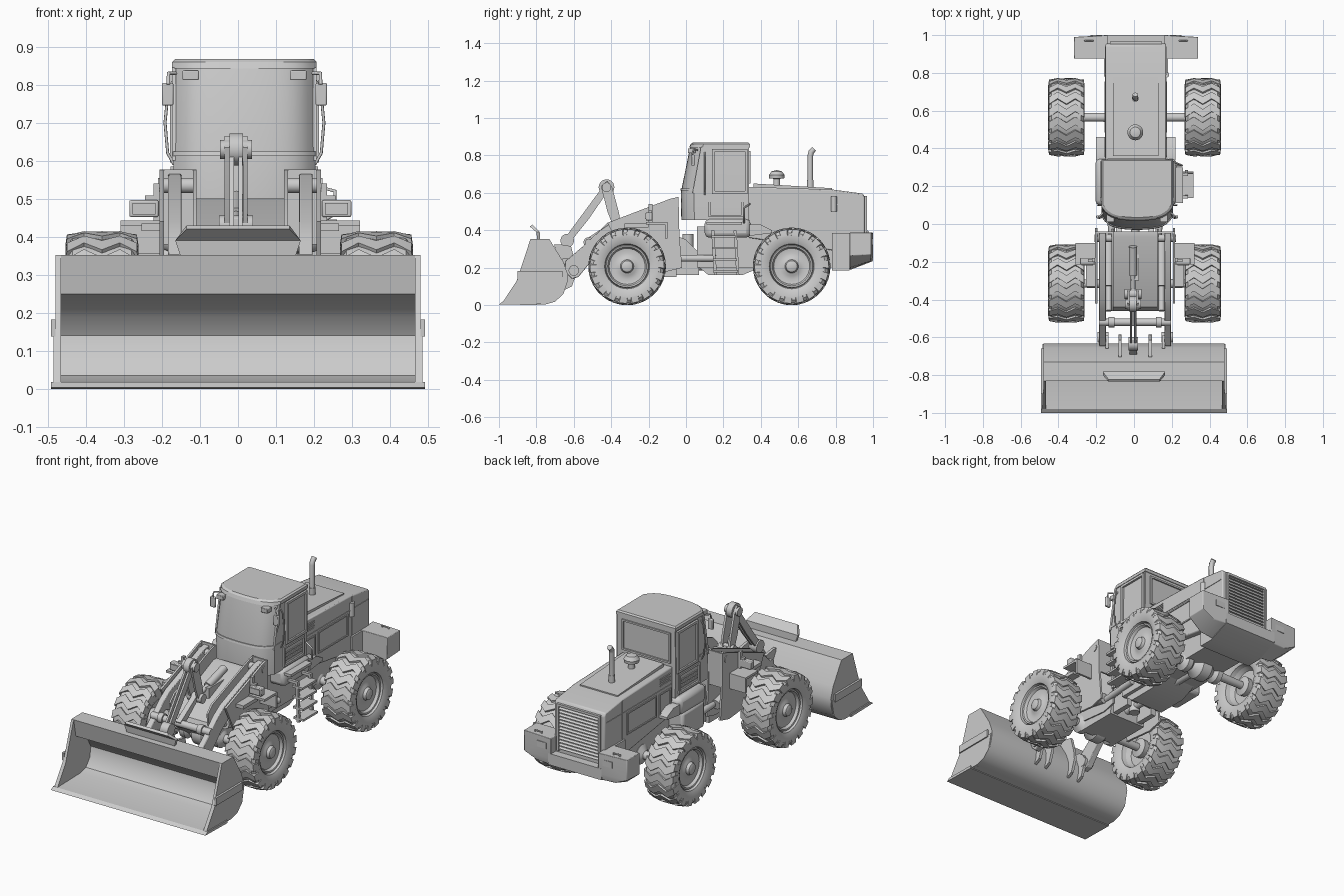
import bpy, bmesh, math
from mathutils import Vector, Matrix

CX = 0.006  # machine centre line


def finish(name, bm, bevel=0.0, angle=32):
    bmesh.ops.remove_doubles(bm, verts=bm.verts, dist=1e-5)
    bmesh.ops.recalc_face_normals(bm, faces=bm.faces)
    me = bpy.data.meshes.new(name)
    for f in bm.faces:
        f.smooth = True
    bm.to_mesh(me)
    bm.free()
    me.set_sharp_from_angle(angle=math.radians(angle))
    ob = bpy.data.objects.new(name, me)
    bpy.context.collection.objects.link(ob)
    if bevel:
        m = ob.modifiers.new("bevel", 'BEVEL')
        m.width, m.segments, m.limit_method = bevel, 2, 'ANGLE'
    return ob


def loft(name, rings, bevel=0.0, angle=32):
    bm = bmesh.new()
    vs = [[bm.verts.new(p) for p in r] for r in rings]
    n = len(vs[0])
    for a, b in zip(vs, vs[1:]):
        for i in range(n):
            bm.faces.new((a[i], a[(i + 1) % n], b[(i + 1) % n], b[i]))
    bm.faces.new(vs[0])
    bm.faces.new(vs[-1])
    return finish(name, bm, bevel, angle)


def prism(name, pts, x0, x1, bevel=0.0, angle=32):
    """Side profile (y, z) extruded along x."""
    return loft(name, [[(x, y, z) for y, z in pts] for x in (x0, x1)], bevel, angle)


def box(name, x0, x1, y0, y1, z0, z1, bevel=0.0):
    return prism(name, [(y0, z0), (y1, z0), (y1, z1), (y0, z1)], x0, x1, bevel)


def rod(name, p, q, r, n=16):
    p, q = Vector(p), Vector(q)
    d = q - p
    bm = bmesh.new()
    bmesh.ops.create_cone(bm, cap_ends=True, segments=n, radius1=r, radius2=r, depth=d.length,
                          matrix=Matrix.Translation((p + q) / 2) @ d.to_track_quat('Z', 'Y').to_matrix().to_4x4())
    return finish(name, bm)


def lathe(name, prof, centre, axis='X', steps=40):
    """(along, radius) profile turned about the x or z axis."""
    bm = bmesh.new()
    ax = Vector((1, 0, 0)) if axis == 'X' else Vector((0, 0, 1))
    vs = [bm.verts.new(ax * a + Vector((0, r, 0))) for a, r in prof]
    es = [bm.edges.new(e) for e in zip(vs, vs[1:])]
    bmesh.ops.spin(bm, geom=vs + es, cent=(0, 0, 0), axis=ax, angle=2 * math.pi, steps=steps)
    ob = finish(name, bm)
    ob.location = centre
    return ob


def tube(name, pts, r):
    cu = bpy.data.curves.new(name, 'CURVE')
    cu.dimensions, cu.bevel_depth, cu.bevel_resolution, cu.use_fill_caps = '3D', r, 2, True
    s = cu.splines.new('POLY')
    s.points.add(len(pts) - 1)
    for p, c in zip(s.points, pts):
        p.co = (*c, 1)
    bpy.context.collection.objects.link(bpy.data.objects.new(name, cu))


def frame(name, x0, x1, y0, y1, z0, z1, t=0.01):
    """Raised border on a side wall."""
    for a, b, c, d in ((y0, y1, z0, z0 + t), (y0, y1, z1 - t, z1), (y0, y0 + t, z0, z1), (y1 - t, y1, z0, z1)):
        box(name, x0, x1, a, b, c, d)


# Wheels: tyre, rim and zigzag tread lugs
TYRE = [(-.05, .112), (-.08, .12), (-.094, .15), (-.092, .18), (-.078, .197), (.078, .197),
        (.092, .18), (.094, .15), (.08, .12), (.05, .112)]
RIM = [(-.06, .116), (-.03, .1), (-.03, .05), (-.05, .04), (-.05, 0)]
RIM_OUT = [(.06, .117), (.072, .112), (.07, .104), (.055, .096), (.05, .07), (.056, .05), (.062, .036), (.078, .03), (.083, .02), (.083, 0)]


def tread(centre):
    bm = bmesh.new()
    stations = [(-.096, .07, .172), (-.092, .06, .199), (-.047, -.08, .2075), (0, .07, .2075),
                (.047, -.08, .2075), (.092, .06, .199), (.096, .07, .172)]
    for k in range(18):
        prev = None
        for x, off, r in stations:
            ring = []
            for da, rr in ((-.12, .165), (-.105, r), (.105, r), (.12, .165)):
                a = k * math.pi / 9 + off + da
                ring.append(bm.verts.new((x, rr * math.cos(a), rr * math.sin(a))))
            if prev:
                for i in range(3):
                    bm.faces.new((prev[i], prev[i + 1], ring[i + 1], ring[i]))
            if abs(x) > .095:
                bm.faces.new(ring)
            prev = ring
    finish("tyre_tread", bm, angle=20).location = centre


for wy in (-.315, .565):
    for s in (-1, 1):
        c = (.003 + s * .361, wy, .207)
        lathe("tyre", TYRE, c)
        tread(c)
        lathe("wheel_rim", [(s * a, r) for a, r in RIM], c, steps=32)
        lathe("wheel_hub", [(s * a, r) for a, r in RIM_OUT], c, steps=32)
    # Axle with differential and hub drums
    half = [(.34, .05), (.3, .055), (.29, .022), (.14, .024), (.12, .055), (.09, .055), (.07, .035), (.03, .07)]
    lathe("axle", [(.34, 0)] + half + [(-a, r) for a, r in half[::-1]] + [(-.34, 0)], (.003, wy, .207), steps=24)

# Bucket shell, side plates, cutting edge, spill guard
BACK = [(-.75, .004), (-.70, .018), (-.655, .06), (-.635, .12), (-.632, .165), (-.655, .23), (-.73, .352), (-.832, .352)]
INNER = [(-.812, .25), (-.755, .228), (-.705, .19), (-.675, .14), (-.685, .08), (-.72, .035), (-.77, .022)]
prism("bucket_shell", [(-.99, .006)] + BACK + INNER + [(-.98, .018)], -.47, .47)
for s in (-1, 1):
    prism("bucket_side", [(-.985, .008)] + BACK + [(-.905, .13)], s * .465, s * .48)
    prism("bucket_side_wear_plate", [(-.985, .008), (-.75, .004), (-.70, .018), (-.655, .06), (-.635, .15), (-.9, .137)], s * .478, s * .485)
    box("bucket_side_bracket", s * .48, s * .492, -.9, -.66, .138, .182)
prism("cutting_edge", [(-1, .004), (-.8, 0), (-.8, .016), (-.98, .018)], -.492, .492)
loft("spill_guard", [[(-.15, -.795, .345), (.15, -.795, .345), (.15, -.78, .345), (-.15, -.78, .345)],
                     [(-.165, -.8, .39), (.165, -.8, .39), (.165, -.782, .39), (-.165, -.782, .39)],
                     [(-.135, -.835, .42), (.135, -.835, .42), (.135, -.822, .43), (-.135, -.822, .43)]])
for x in (-.15, -.08, .08, .15):
    y, top = (-.705, .325) if abs(x) < .1 else (-.66, .25)
    prism("bucket_hinge", [(-.65, .08), (-.61, .1), (-.585, .17), (-.59, .22), (-.615, top - .01), (y + .03, top), (y, top)],
          CX + x - .008, CX + x + .008)

# Loader arms, between twin tower plates
ARM = [(-.045, .565), (-.09, .56), (-.40, .44), (-.46, .40), (-.55, .315), (-.645, .235), (-.648, .18), (-.61, .14), (-.575, .15),
       (-.51, .23), (-.43, .31), (-.30, .40), (-.05, .50)]
TOWER = [(-.04, .577), (-.08, .57), (-.42, .44), (-.46, .40), (-.45, .31), (-.3, .2), (-.1, .18), (-.02, .2), (-.035, .36)]
for s in (-1, 1):
    X = lambda v: CX + s * v
    prism("lift_arm", ARM, X(.155), X(.19), .003)
    prism("tower_plate", TOWER, X(.115), X(.125))
    prism("tower_plate", [p for p in TOWER if p[0] > -.44], X(.2), X(.212))
    box("tower_back", X(.115), X(.212), -.05, -.04, .38, .577)
    rod("arm_pin", (X(.12), -.075, .535), (X(.216), -.075, .535), .02)
    rod("bucket_pin", (X(.14), -.6, .185), (X(.2), -.6, .185), .028)
    rod("lift_cylinder", (X(.14), -.08, .25), (X(.14), -.33, .3), .028)
    rod("lift_ram", (X(.14), -.33, .3), (X(.14), -.46, .34), .015)
    # Front fenders and work lamps
    prism("front_fender", [(-.1, .355), (-.1, .443), (-.215, .443), (-.215, .43), (-.112, .43), (-.112, .355)], X(.205), X(.315))
    box("fender_step", X(.205), X(.26), -.33, -.2, .415, .435)
    box("lamp_post", X(.212), X(.228), -.2, -.18, .44, .54)
    box("lamp_arm", X(.212), X(.25), -.2, -.185, .495, .508)
    box("work_lamp", X(.215), X(.292), -.215, -.18, .452, .496, .004)
    box("lamp_lens", X(.223), X(.284), -.219, -.212, .459, .489)
    # Articulation plates and steering cylinders
    prism("hitch_plate", [(-.05, .37), (.0, .35), (.07, .28), (.07, .16), (-.05, .16)], X(.07), X(.1))
    rod("steering_cylinder", (X(.12), -.1, .25), (X(.14), .16, .25), .018)

# Front frame and sloped cover between the towers
prism("front_frame", [(-.46, .29), (-.42, .26), (-.3, .15), (-.05, .15), (-.04, .5), (-.07, .5), (-.44, .34)], CX - .118, CX + .118)
box("front_frame_rib", CX - .02, CX + .02, -.3, -.08, .35, .46)
rod("arm_cross_tube", (CX - .19, -.52, .335), (CX + .19, -.52, .335), .02)
for s in (-1, 1):
    rod("cross_tube_collar", (CX + s * .11, -.52, .335), (CX + s * .14, -.52, .335), .028)

# Tilt linkage
BX = CX - .011
TOP, LOW, PIV = (-.425, .63), (-.635, .345), (-.37, .43)
for s in (-1, 1):
    prism("bellcrank", [(-.455, .635), (-.42, .665), (-.395, .63), (-.36, .50), (-.345, .42), (-.385, .41), (-.42, .5)],
          BX + s * .018, BX + s * .03)
    prism("tilt_link", [(-.44, .64), (-.41, .62), (-.52, .46), (-.62, .335), (-.65, .355)], BX + s * .006, BX + s * .017)
for (y, z), r, w in ((TOP, .042, .018), (TOP, .025, .042), (LOW, .036, .025), (PIV, .026, .045)):
    rod("linkage_pin", (BX - w, y, z), (BX + w, y, z), r, 24)
prism("bucket_link", [(-.63, .37), (-.60, .34), (-.65, .26), (-.69, .29)], CX - .03, CX + .01)
prism("bellcrank_support", [(-.345, .45), (-.385, .45), (-.54, .35), (-.52, .31)], CX - .025, CX + .005)
rod("tilt_cylinder", (BX, -.27, .455), (BX, -.12, .5), .022)
rod("tilt_ram", (BX, -.37, .43), (BX, -.27, .455), .013)

# Rear frame, drive shaft and belly
box("rear_frame", CX - .12, CX + .13, .06, .86, .2, .42)
prism("belly_guard", [(.12, .16), (.3, .16), (.42, .21), (.06, .21)], CX - .1, CX + .11)
rod("drive_shaft", (CX, -.3, .207), (CX, .56, .207), .022)
rod("hitch_pin", (CX, .01, .17), (CX, .01, .38), .03)
box("cab_base", -.205, .225, .1, .345, .36, .46, .025)
box("left_tank", -.205, -.1, .12, .32, .22, .37, .015)
for s in (-1, 1):
    prism("rear_fender", [(.34, .37), (.34, .43), (.40, .43), (.46, .40), (.46, .385)], .01 + s * .14, .01 + s * .21)

# Cab: curved windscreen in plan, belt trim, roof
C = .017


def ring(z, yf, hw, yb=.338):
    arc = [(C + hw * i / 10, yf + .025 * (i / 10) ** 2 + .045 * (i / 10) ** 6, z) for i in range(-10, 11)]
    return arc + [(C + hw, yb, z), (C - hw, yb, z)]


loft("cab", [ring(.455, -.025, .184), ring(.6, -.028, .187), ring(.845, .022, .184)])
loft("windscreen_trim", [ring(.612, -.031, .190, .12), ring(.624, -.028, .190, .12)])
loft("roof", [ring(.842, .017, .19, .342), ring(.86, .024, .19, .342), ring(.868, .035, .182, .335)])
for s in (-1, 1):
    X = lambda v: C + s * v
    frame("door_frame", X(.18), X(.196), .14, .33, .595, .835, .014)
    frame("side_vent_frame", X(.18), X(.194), .12, .31, .47, .585, .012)
    for k in range(3):
        box("side_vent_slat", X(.18), X(.191), .14, .29, .50 + k * .02, .508 + k * .02)
    prism("windscreen_pillar", [(.035, .6), (.05, .6), (.095, .845), (.08, .845)], X(.18), X(.19))
    box("roof_lamp", X(.12), X(.163), .01, .05, .812, .838, .003)
    # Mirrors and handrails
    tube("mirror_bracket", [(X(.18), .06, .83), (X(.2), .04, .83), (X(.2), .03, .8)], .005)
    box("mirror", X(.187), X(.217), .03, .045, .745, .805, .004)
    tube("handrail", [(X(.185), .1, .59), (X(.202), .1, .62), (X(.209), .1, .7), (X(.2), .1, .79), (X(.18), .1, .82)], .004)
for a, b, c, d in ((-.14, .17, .65, .66), (-.14, .17, .815, .825), (-.14, -.13, .65, .825), (.16, .17, .65, .825)):
    box("rear_window_frame", a, b, .33, .346, c, d)

# Engine hood, panels and grille
HX0, HX1 = -.15, .17
prism("hood", [(.335, .36), (.335, .632), (.78, .618), (.945, .596), (.955, .58), (.955, .29), (.8, .29)], HX0, HX1, .006)
prism("hood_top_panel", [(.36, .62), (.36, .65), (.78, .625), (.78, .61)], -.11, .13)
for s, x in ((-1, HX0), (1, HX1)):
    frame("hood_side_panel", x - .004 * s, x + .005 * s, .485, .755, .4, .525, .008)
    frame("hood_front_panel", x - .004 * s, x + .005 * s, .355, .46, .4, .52, .008)
    box("hood_seam", x - .004 * s, x + .003 * s, .35, .94, .535, .54)
    box("hood_seam", x - .004 * s, x + .003 * s, .79, .796, .39, .61)
    for k in range(5):
        box("hood_vent_slat", x - .004 * s, x + .004 * s, .36, .45, .56 + k * .01, .565 + k * .01)
for k in range(13):
    z = .325 + k * .019
    prism("grille_slat", [(.95, z), (.966, z), (.95, z + .012)], -.115, .135)
for x in (-.128, .136):
    box("grille_post", x, x + .012, .95, .967, .31, .58)
box("grille_top_bar", -.128, .148, .95, .967, .568, .582)

# Exhaust and air pre-cleaner
rod("exhaust_base", (.007, .665, .6), (.007, .665, .67), .018)
tube("exhaust_pipe", [(.007, .665, .62), (.007, .665, .80), (.007, .669, .818), (.007, .685, .835)], .015)
lathe("pre_cleaner", [(.0, 0), (0, .018), (.045, .018), (.048, .04), (.065, .042), (.085, .028), (.092, 0)], (.007, .485, .63), 'Z', 24)
rod("side_filter", (.17, .79, .5), (.17, .79, .58), .016)

# Counterweight: raised ears, low centre, chamfered underside
prism("counterweight_centre", [(.78, .385), (.78, .185), (.87, .185), (1, .235), (1, .3), (.955, .3), (.955, .385)], -.16, .18)
for s in (-1, 1):
    X = lambda v: .011 + s * v
    loft("counterweight_ear", [[(X(.15), .875, .19), (X(.25), .875, .2), (X(.25), .985, .235), (X(.15), .995, .235)],
                               [(X(.15), .875, .27), (X(.329), .875, .265), (X(.329), .99, .27), (X(.15), 1, .27)],
                               [(X(.15), .875, .387), (X(.329), .875, .387), (X(.329), .99, .387), (X(.15), 1, .387)]], .003)
    box("tail_lamp", X(.18), X(.24), .975, .9995, .32, .355)
    tube("lifting_eye", [(X(.23), .97, .38), (X(.23), .97, .395), (X(.27), .97, .395), (X(.27), .97, .38)], .005)

# Access ladder on the right side
for y in (.135, .255):
    prism("ladder_rail", [(y, .4), (y + .016, .4), (y + .03, .16), (y + .014, .16)], .27, .285)
    box("ladder_mount", .2, .285, y, y + .016, .385, .4)
for k in range(4):
    z = .175 + k * .062
    y = .147 - k * .0035
    box("ladder_step", .25, .315, y, y + .13, z, z + .012)
box("ladder_platform", .2, .26, .11, .3, .43, .445)
tube("ladder_grab_rail", [(.22, .31, .44), (.255, .31, .46), (.255, .31, .52), (.18, .34, .54)], .005)
